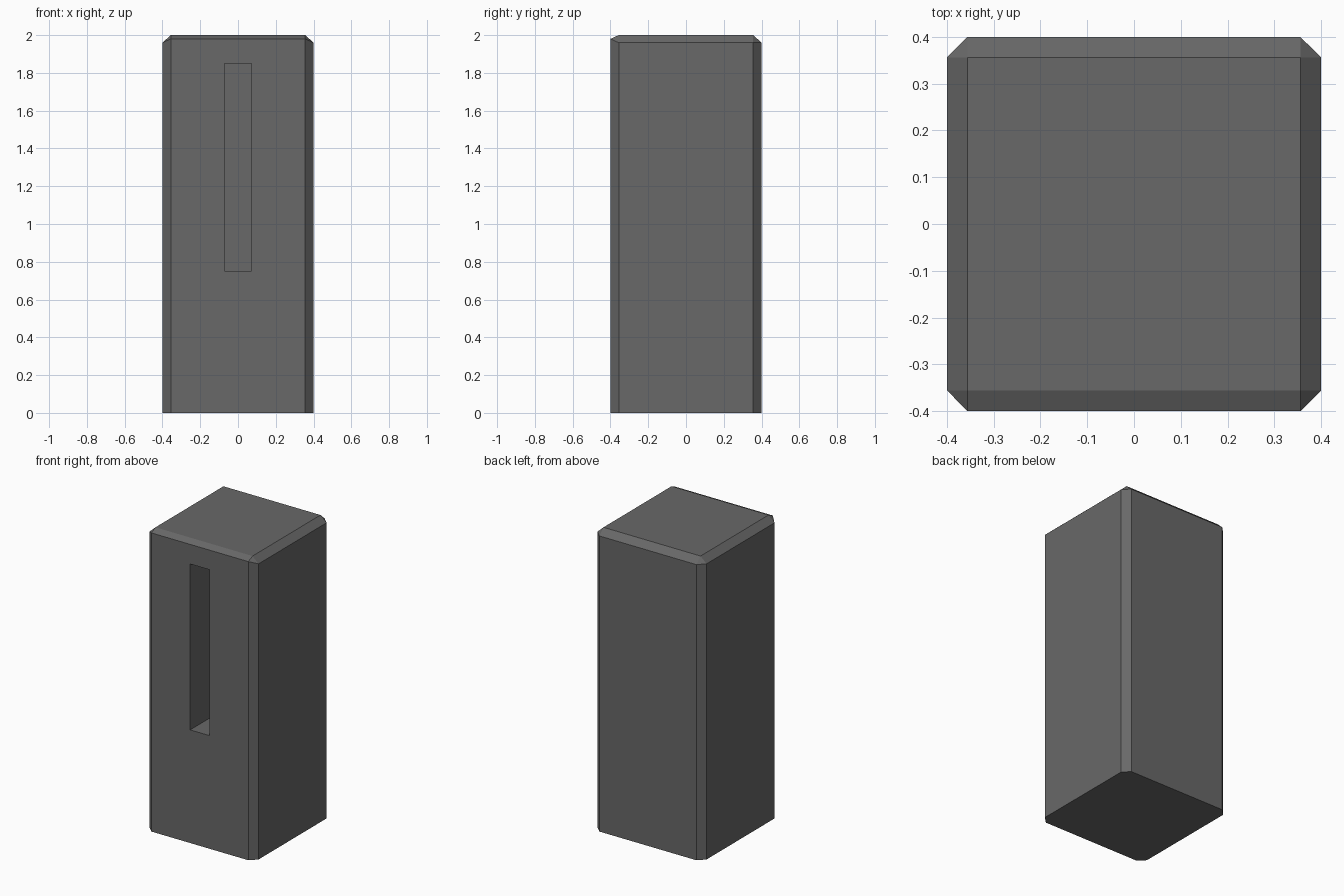
import bpy, bmesh

if "Cube" in bpy.data.objects:
    bpy.data.objects.remove(bpy.data.objects["Cube"])

grey = bpy.data.materials.new("dark grey")
grey.diffuse_color = (0.138, 0.138, 0.138, 1)
grey.use_nodes = True
grey.node_tree.nodes["Principled BSDF"].inputs["Base Color"].default_value = grey.diffuse_color

H, I = 0.4, 0.356          # half width, half width inside the chamfer
FRONT_Z, SIDE_Z = 1.98, 1.96

# Pillar: chamfered octagon prism with a bevelled top
bm = bmesh.new()
outline = [(-I, -H), (I, -H), (H, -I), (H, I), (I, H), (-I, H), (-H, I), (-H, -I)]
low = [bm.verts.new((x, y, 0)) for x, y in outline]
mid = [bm.verts.new((x, y, FRONT_Z if y == -H else SIDE_Z)) for x, y in outline]
top = [bm.verts.new((x, y, 2)) for x, y in [(-I, -I), (I, -I), (I, I), (-I, I)]]
bm.faces.new(low[::-1])
bm.faces.new(top)
for i in range(8):
    j = (i + 1) % 8
    bm.faces.new((low[i], low[j], mid[j], mid[i]))
for k in range(4):
    a, b, c = mid[2 * k], mid[2 * k + 1], mid[(2 * k + 2) % 8]
    n = (k + 1) % 4
    bm.faces.new((a, b, top[n], top[k]))      # top bevel
    bm.faces.new((b, c, top[n]))              # corner facet
bmesh.ops.recalc_face_normals(bm, faces=bm.faces)
mesh = bpy.data.meshes.new("pillar")
bm.to_mesh(mesh)
bm.free()
mesh.materials.append(grey)
pillar = bpy.data.objects.new("pillar", mesh)
bpy.context.collection.objects.link(pillar)

# Front slot cutter
DEPTH = 0.3
bpy.ops.mesh.primitive_cube_add(size=1, location=(0, -H - 0.1 + (DEPTH + 0.1) / 2, 1.3))
cutter = bpy.context.object
cutter.name = "slot_cutter"
cutter.scale = (0.142, DEPTH + 0.1, 1.1)
cutter.hide_render = True
cutter.data.materials.append(grey)

# Cut the slot and remove the helper
mod = pillar.modifiers.new("slot", 'BOOLEAN')
mod.operation = 'DIFFERENCE'
mod.solver = 'EXACT'
mod.object = cutter
bpy.ops.object.select_all(action='DESELECT')
pillar.select_set(True)
bpy.context.view_layer.objects.active = pillar
bpy.ops.object.modifier_apply(modifier=mod.name)
bpy.data.objects.remove(cutter)
